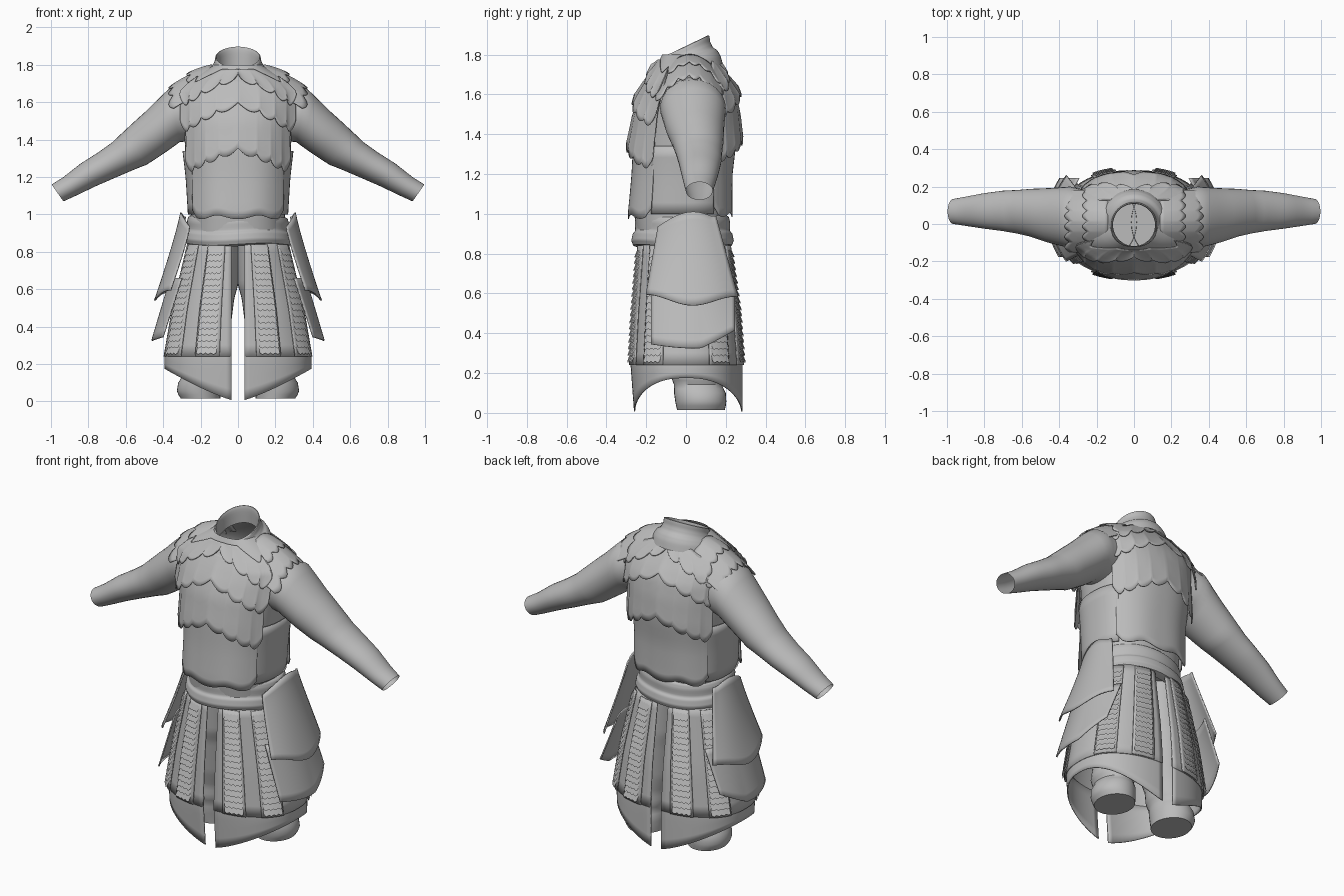
import bpy
from math import sin, cos, pi, radians, asin, degrees

old = bpy.data.objects.get("Cube")
if old:
    bpy.data.objects.remove(old)

grey = bpy.data.materials.new("plain grey")
grey.use_nodes = True
GREY = (0.5, 0.5, 0.5, 1)
grey.diffuse_color = GREY
grey.node_tree.nodes["Principled BSDF"].inputs["Base Color"].default_value = GREY


def finish(name, verts, faces, thick=0.0):
    mesh = bpy.data.meshes.new(name)
    mesh.from_pydata(verts, [], faces)
    mesh.materials.append(grey)
    ob = bpy.data.objects.new(name, mesh)
    bpy.context.collection.objects.link(ob)
    bpy.ops.object.select_all(action='DESELECT')
    ob.select_set(True)
    bpy.context.view_layer.objects.active = ob
    bpy.ops.object.shade_smooth_by_angle(angle=radians(40))
    if thick:
        mod = ob.modifiers.new("thickness", 'SOLIDIFY')
        mod.thickness, mod.offset = thick, 0
    return ob


def grid(fn, nu, nv, wrap=False, base=0):
    """Points and quads of fn(u, v), with u and v running 0..1."""
    cols = nu if wrap else nu + 1
    verts = [fn(i / nu, j / nv) for j in range(nv + 1) for i in range(cols)]
    faces = [tuple(base + k for k in (j * cols + i, j * cols + (i + 1) % cols,
                                      (j + 1) * cols + (i + 1) % cols, (j + 1) * cols + i))
             for j in range(nv) for i in range(nu)]
    return verts, faces


def sheet(name, fn, nu=24, nv=6, thick=0.006):
    return finish(name, *grid(fn, nu, nv), thick)


def lookup(table, key):
    """Linear interpolation of the rows of a table sorted by first column."""
    if key <= table[0][0]:
        return table[0][1:]
    for lo, hi in zip(table, table[1:]):
        if key <= hi[0]:
            k = (key - lo[0]) / (hi[0] - lo[0])
            return [p + (q - p) * k for p, q in zip(lo[1:], hi[1:])]
    return table[-1][1:]


# Height, half width, front depth, back depth
BODY = [(0.84, .25, .24, .2), (1.0, .25, .26, .2), (1.2, .262, .255, .215), (1.35, .28, .255, .24),
        (1.5, .3, .245, .245), (1.6, .32, .215, .235), (1.66, .325, .19, .21), (1.7, .29, .17, .187),
        (1.74, .235, .15, .163), (1.78, .16, .13, .135), (1.8, .125, .12, .12)]
SKIRT = [(0.0, .39, .262, .285), (0.24, .395, .28, .285), (0.5, .35, .265, .265), (0.86, .265, .235, .215)]


def around(table, t, z, off=0.0, power=0.85):
    """Point on a waisted shell; t is degrees from the front toward +x."""
    a, f, b = lookup(table, z)
    s, c = sin(radians(t)), cos(radians(t))
    x = (a + off) * (1 if s > 0 else -1) * abs(s) ** power
    y = -(f + off) * c ** power if c > 0 else (b + off) * (-c) ** power
    return x, y, z


# Undershirt torso, closed below the belt
verts, faces = grid(lambda u, v: around(BODY, 360 * u, .84 + .96 * v), 64, 30, True)
finish("torso", verts, faces + [tuple(range(64))])


# Scalloped chest and back plates
def plate(name, back, mid, drop, height, lobes, half, flare):
    def point(u, v):
        k = 2 * u - 1
        edge = mid - drop * min(abs(k) / .8, 1) + .03 * max(0, abs(k) - .85) / .15
        top = min(edge + height, 1.775)
        edge -= .028 * abs(sin(lobes * pi * u)) ** .7 if lobes else .01 * cos(9 * k)
        off = .008 + flare * (1 - v) ** 1.5
        return around(BODY, (180 if back else 0) + k * half, edge + (top - edge) * v, off)
    sheet(name, point, 96, 10, .005)


for back, side, mids in ((0, "chest", (1.0, 1.355, 1.6, 1.75)), (1, "back", (1.01, 1.39, 1.64, 1.76))):
    plate(side + "_plate_waist", back, mids[0] - .015, .0, .43, 0, 57, .024)
    plate(side + "_plate_lower", back, mids[1], .1, .33, 8, 60, .036)
    plate(side + "_plate_middle", back, mids[2], .13, .22, 8, 62, .036)
    plate(side + "_plate_upper", back, mids[3], .14, .1, 8, 60, .022)

# Sleeve sections: fraction, x, y, z, radius across, radius in depth
ARM = [(.25, .03, 1.545, .15, .15), (.34, .035, 1.53, .146, .165), (.45, .045, 1.435, .123, .147),
       (.55, .06, 1.355, .108, .128), (.62, .065, 1.31, .092, .117), (.7, .07, 1.265, .082, .108),
       (.8, .07, 1.212, .073, .095), (.9, .068, 1.15, .06, .078), (.965, .067, 1.115, .055, .067)]
ARM = [(i / 8,) + row for i, row in enumerate(ARM)]

# Trouser leg sections: height, x, y, radii
LEG = [(.015, .2, .075, .105, .12), (.05, .21, .075, .118, .128), (.1, .205, .07, .115, .13),
       (.14, .195, .06, .1, .12), (.18, .195, .055, .115, .13), (.25, .185, .05, .11, .125),
       (.35, .17, .04, .125, .14), (.55, .15, .03, .13, .16), (.62, .135, .02, .135, .17),
       (.86, .12, .01, .135, .18)]

for s, tag in ((1, "left"), (-1, "right")):
    # Side panel of the vest
    sheet("side_panel_" + tag, lambda u, v: around(BODY, s * (54 + 72 * u), 1.0 + .34 * v, .015))

    # Shoulder guards draped over the shoulder, with toothed outer edges
    for tier, (x0, x1, lift) in enumerate(((.2, .37, .012), (.14, .275, .02))):
        def guard(u, v):
            y = -.15 + .33 * u
            x = x0 + (x1 - x0 - .025 + .025 * abs(sin(6 * pi * u))) * v
            top = 1.8 - 1.05 * x * x + lift + .01 * v
            return s * x, y, top - 4.5 * (y - .02) ** 2
        sheet(f"shoulder_guard_{tag}_{tier + 1}", guard, 60, 6)

    # Sleeve, turning from upright at the shoulder to follow the arm
    def sleeve(u, v):
        x, y, z, r, d = lookup(ARM, v)
        lean = radians(90 - 35 * min(1, 2.5 * v))
        up, out = r * sin(2 * pi * u), d * cos(2 * pi * u)
        return s * (x + up * cos(lean)), y + out, z + up * sin(lean)
    finish("sleeve_" + tag, *grid(sleeve, 32, 24, True))

    # Trouser leg with a gathered, closed cuff
    def leg(u, v):
        z = LEG[0][0] + .845 * v
        x, y, rx, ry = lookup(LEG, z)
        return s * (x + rx * cos(2 * pi * u)), y + ry * sin(2 * pi * u), z
    verts, faces = grid(leg, 32, 40, True)
    finish("trouser_leg_" + tag, verts, faces + [tuple(range(32))])

    # Split skirt with a pointed hem
    def slit(z, gap=.035):
        return degrees(asin((gap / lookup(SKIRT, z)[0]) ** (1 / .85)))

    def hem(u, v):
        t = slit(.2) + (180 - 2 * slit(.2)) * u
        low = .175 * sin(radians(t)) ** 1.1
        return around(SKIRT, s * t, low + (.3 - low) * v, -.004)
    sheet("hem_" + tag, hem, 48, 5)

    def skirt(u, v):
        z = .24 + .62 * v
        return around(SKIRT, s * (slit(z) + (180 - 2 * slit(z)) * u), z)
    sheet("skirt_" + tag, skirt, 48, 10)

    # Raised skirt strips covered in rows of small zigzag scales
    for i, (t0, t1) in enumerate(((11, 31), (46, 70), (110, 134), (149, 169))):
        sheet(f"skirt_strip_{tag}_{i + 1}",
              lambda u, v: around(SKIRT, s * (t0 + (t1 - t0) * u), .24 + .6 * v, .009), 8, 10)
        verts, faces = [], []
        for row in range(17):
            def scale(u, v):
                z = .255 + .033 * row + .034 * v
                z += .008 * (abs((u * 4) % 1 - .5) * 2 - .5)
                return around(SKIRT, s * (t0 + 2 + (t1 - t0 - 4) * u), z, .023 - .011 * v)
            v_, f_ = grid(scale, 8, 1, base=len(verts))
            verts, faces = verts + v_, faces + f_
        finish(f"skirt_scales_{tag}_{i + 1}", verts, faces)

    # Two overlapping hip flaps wrapped around the thigh
    def upper_flap(u, v):
        y = (-.14 - .06 * v) + (.29 + .17 * v) * u
        top = .935 + .075 * sin(pi * min(1, u * 1.1) * .75)
        low = .57 + .025 * cos(2 * pi * u) - .01 * u
        x = .305 + .14 * v ** 1.15 - 1.6 * (y - .03) ** 2
        return s * x, y, top + (low - top) * v
    sheet("hip_flap_upper_" + tag, upper_flap, 24, 12, .008)

    def lower_flap(u, v):
        y = -.175 + .42 * u
        low = .345 - .02 * sin(pi * u) + .07 * max(0, u - .6) / .4
        x = .36 + .1 * v - 1.4 * (y - .03) ** 2
        return s * x, y, .66 + (low - .66) * v
    sheet("hip_flap_lower_" + tag, lower_flap, 24, 8, .008)

# Rolled belt
BELT = [(0, .24, .83), (.12, .28, .84), (.25, .29, .865), (.45, .283, .9), (.6, .27, .915),
        (.75, .272, .96), (.9, .265, .985), (1, .24, .995)]


def belt(u, v):
    r, z = lookup(BELT, v)
    t = 2 * pi * u
    y = -cos(t) * (r - .015 if cos(t) > 0 else r - .05)
    return r * sin(t), y, z + .006 * sin(3 * t)


finish("belt", *grid(belt, 64, 24, True))

# Collar with a soft roll, tilting forward toward its open rim
COLLAR = [(0, .19, 1.725), (.15, .178, 1.755), (.3, .16, 1.775), (.4, .14, 1.785), (.55, .126, 1.81),
          (.7, .122, 1.838), (.76, .115, 1.842), (.85, .112, 1.82), (1, .115, 1.74)]


def collar(u, v):
    r, z = lookup(COLLAR, v)
    x, y = r * sin(2 * pi * u), -r * cos(2 * pi * u)
    return x, y - .005, z + (.15 + .33 * min(1, 1.6 * v)) * y


finish("collar", *grid(collar, 48, 24, True))
